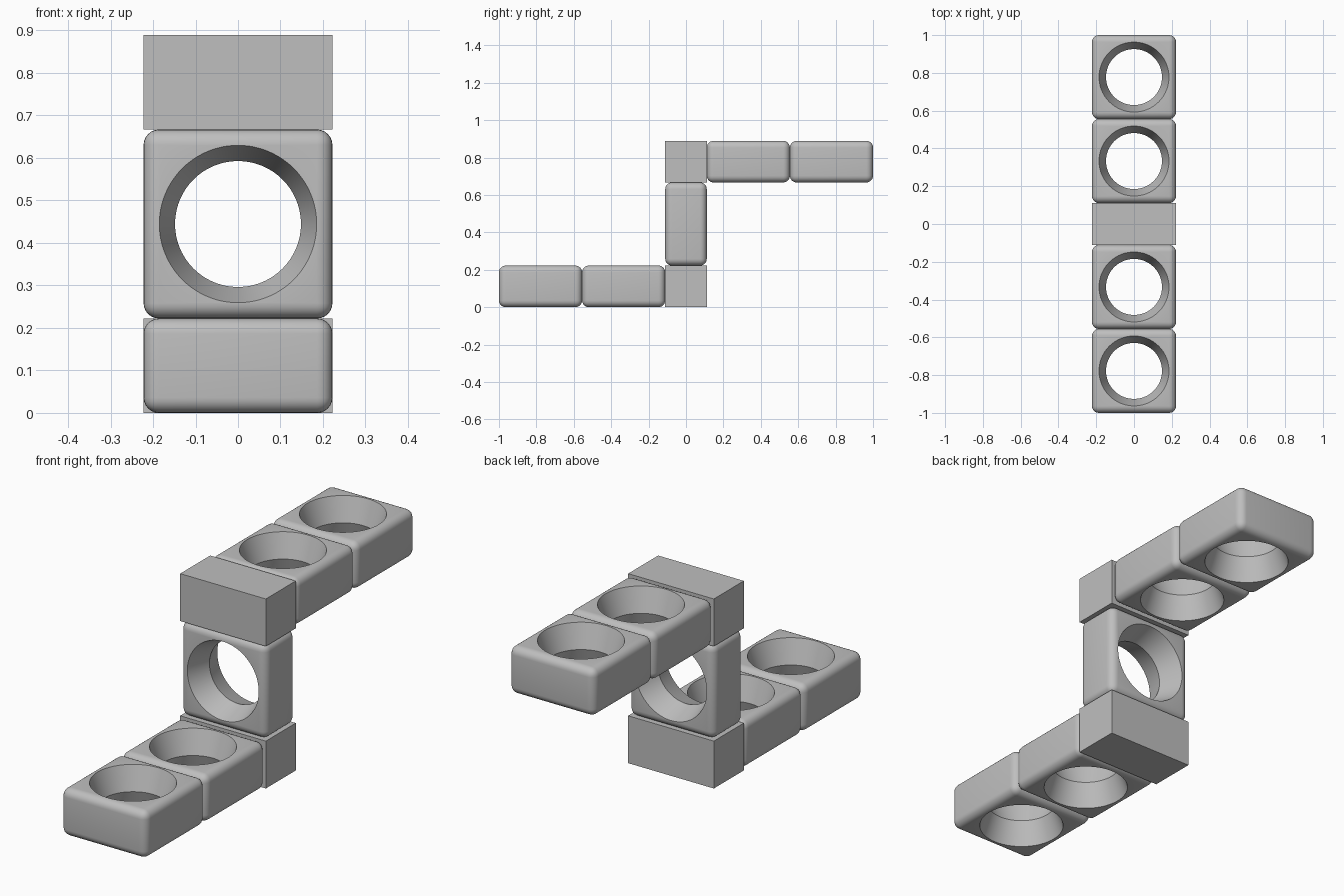
import bpy, bmesh, math
from mathutils import Matrix

if "Cube" in bpy.data.objects:
    bpy.data.objects.remove(bpy.data.objects["Cube"], do_unlink=True)

U = 2 / 9              # block thickness
HOLE, THROAT = U * 5 / 6, U * 2 / 3
ROUND = 0.036

grey = bpy.data.materials.new("plain grey")
grey.use_nodes = True
colour = (0.52, 0.52, 0.52, 1)
grey.diffuse_color = colour
grey.node_tree.nodes["Principled BSDF"].inputs["Base Color"].default_value = colour


def add_object(name, mesh, location=(0, 0, 0), tilt=0):
    obj = bpy.data.objects.new(name, mesh)
    bpy.context.collection.objects.link(obj)
    obj.location = location
    obj.rotation_euler.x = tilt
    return obj


def box_mesh(name, size):
    bm = bmesh.new()
    bmesh.ops.create_cube(bm, size=1, matrix=Matrix.Diagonal((*size, 1)))
    mesh = bpy.data.meshes.new(name)
    bm.to_mesh(mesh)
    bm.free()
    mesh.materials.append(grey)
    return mesh


def hourglass_mesh(name, reach, segments=96):
    """Closed solid, narrow at mid height, flaring to both ends."""
    wide = THROAT + (HOLE - THROAT) * reach / (U / 2)
    bm = bmesh.new()
    rings = []
    for r, z in ((wide, -reach), (THROAT, 0), (wide, reach)):
        angles = [math.tau * i / segments for i in range(segments)]
        rings.append([bm.verts.new((r * math.cos(a), r * math.sin(a), z)) for a in angles])
    for low, high in zip(rings, rings[1:]):
        for i in range(segments):
            j = (i + 1) % segments
            bm.faces.new((low[i], low[j], high[j], high[i]))
    bm.faces.new(rings[0][::-1])
    bm.faces.new(rings[-1])
    mesh = bpy.data.meshes.new(name)
    bm.to_mesh(mesh)
    bm.free()
    mesh.materials.append(grey)
    return mesh


# Rounded block with a flared hole, made once and shared
master = add_object("ring_block_master", box_mesh("ring_block", (2 * U, 2 * U, U)))
cutter = add_object("hole_cutter", hourglass_mesh("hole_cutter", U * 0.6))
cutter.hide_render = True
bevel = master.modifiers.new("round_edges", 'BEVEL')
bevel.width = ROUND
bevel.segments = 6
hole = master.modifiers.new("hole", 'BOOLEAN')
hole.operation = 'DIFFERENCE'
hole.solver = 'EXACT'
hole.object = cutter
bpy.context.view_layer.update()
depsgraph = bpy.context.evaluated_depsgraph_get()
ring_mesh = bpy.data.meshes.new_from_object(master.evaluated_get(depsgraph))
ring_mesh.name = "ring_block"
for helper in (master, cutter):
    bpy.data.objects.remove(helper, do_unlink=True)

# Five ring blocks: two low at the front, one upright, two high at the back
low, middle, high = U / 2, 2 * U, 3.5 * U
blocks = [
    add_object("front_outer_block", ring_mesh, (0, -3.5 * U, low)),
    add_object("front_inner_block", ring_mesh, (0, -1.5 * U, low)),
    add_object("upright_block", ring_mesh, (0, 0, middle), math.pi / 2),
    add_object("back_inner_block", ring_mesh, (0, 1.5 * U, high)),
    add_object("back_outer_block", ring_mesh, (0, 3.5 * U, high)),
]

# Smooth rounding with crisp hole rims
bpy.ops.object.select_all(action='DESELECT')
blocks[0].select_set(True)
bpy.context.view_layer.objects.active = blocks[0]
bpy.ops.object.shade_smooth_by_angle(angle=math.radians(30))

# Sharp-edged corner joints
joint_mesh = box_mesh("corner_joint", (2 * U, U, U))
add_object("lower_corner_joint", joint_mesh, (0, 0, low))
add_object("upper_corner_joint", joint_mesh, (0, 0, high))
